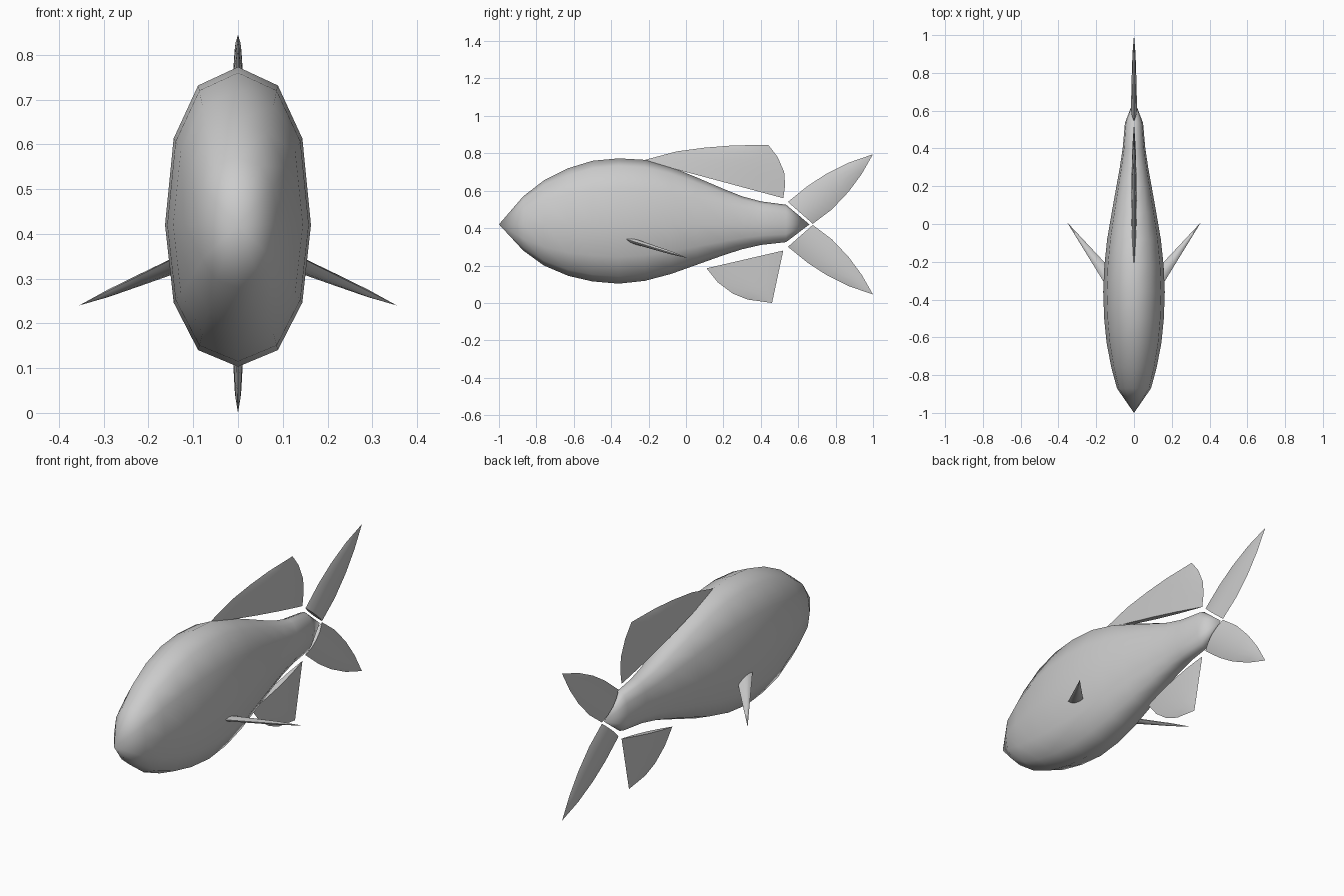
import bpy, bmesh, math
from mathutils import Vector

if "Cube" in bpy.data.objects:
    bpy.data.objects.remove(bpy.data.objects["Cube"])


def finish(name, bm, angle):
    bmesh.ops.recalc_face_normals(bm, faces=bm.faces[:])
    mesh = bpy.data.meshes.new(name)
    bm.to_mesh(mesh)
    bm.free()
    ob = bpy.data.objects.new(name, mesh)
    bpy.context.collection.objects.link(ob)
    bpy.ops.object.select_all(action='DESELECT')
    ob.select_set(True)
    bpy.context.view_layer.objects.active = ob
    bpy.ops.object.shade_smooth_by_angle(angle=math.radians(angle))
    return ob


def bridge(bm, a, b):
    n = len(a)
    for i in range(n):
        bm.faces.new((a[i], a[(i + 1) % n], b[(i + 1) % n], b[i]))


def fan(bm, ring, tip):
    n = len(ring)
    for i in range(n):
        bm.faces.new((ring[i], ring[(i + 1) % n], tip))


# Body: 12-sided rings around a straight centre line, pointed at both ends
MID = 0.42
stations = [  # y, top, bottom, half width
    (-0.87, .57, .28, .09), (-0.76, .655, .20, .12), (-0.63, .72, .145, .145),
    (-0.50, .76, .115, .158), (-0.36, .773, .103, .163), (-0.22, .765, .118, .157),
    (-0.08, .727, .155, .142), (0.06, .67, .205, .118), (0.20, .61, .255, .093),
    (0.30, .57, .287, .075), (0.40, .543, .31, .06), (0.535, .525, .325, .048)]


def power(v):
    return math.copysign(abs(v) ** 0.87, v) if abs(v) > 1e-6 else 0.0


bm = bmesh.new()
rings = []
for y, top, bottom, w in stations:
    ring = []
    for i in range(12):
        a = i * math.tau / 12
        c = power(math.cos(a))
        h = top - MID if c > 0 else MID - bottom
        ring.append(bm.verts.new((w * power(math.sin(a)), y, MID + h * c)))
    rings.append(ring)
for a, b in zip(rings, rings[1:]):
    bridge(bm, a, b)
fan(bm, rings[0], bm.verts.new((0, -1, MID)))
fan(bm, rings[-1], bm.verts.new((0, 0.66, MID)))
finish("body", bm, 80)


# Fins: lens-shaped sections from root to a pointed tip
def fin(name, lead, trail, thick, normal=Vector((1, 0, 0))):
    bm = bmesh.new()
    n, steps, rings = len(lead) - 1, 6, []
    for k in range(n):
        p, q = Vector(lead[k]), Vector(trail[k])
        t = thick * math.sqrt(1 - k / n)
        ring = []
        for j in range(2 * steps):
            a = math.pi * j / steps
            u = (1 - math.cos(a)) / 2
            side = 1 if j <= steps else -1
            ring.append(bm.verts.new(p.lerp(q, u) + normal * side * t * 4 * u * (1 - u)))
        rings.append(ring)
    bm.faces.new(rings[0])
    for a, b in zip(rings, rings[1:]):
        bridge(bm, a, b)
    fan(bm, rings[-1], bm.verts.new(lead[-1]))
    return finish(name, bm, 35)


def flat(points):
    return [(0, y, z) for y, z in points]


# Dorsal and anal fins
fin("dorsal_fin",
    flat([(-.23, .762), (-.05, .81), (.10, .83), (.25, .842), (.44, .845)]),
    flat([(.52, .56), (.53, .63), (.525, .70), (.49, .78), (.44, .845)]), .015)
fin("anal_fin",
    flat([(.11, .185), (.17, .11), (.25, .05), (.33, .018), (.46, 0)]),
    flat([(.52, .28), (.505, .21), (.49, .14), (.475, .07), (.46, 0)]), .014)

# Tail lobes, mirrored about the body centre line
outer = [(.545, .54), (.65, .625), (.75, .69), (.87, .75), (1, .795)]
inner = [(.678, .423), (.78, .50), (.87, .595), (.94, .69), (1, .795)]
fin("upper_tail_fin", flat(outer), flat(inner), .016)
fin("lower_tail_fin", flat([(y, 2 * MID - z) for y, z in outer]),
    flat([(y, 2 * MID - z) for y, z in inner]), .016)

# Pectoral fins, one on each side
for name, s in (("right_pectoral_fin", 1), ("left_pectoral_fin", -1)):
    a = Vector((s * .14, -.34, .347))
    b = Vector((s * .14, -.22, .313))
    tip = Vector((s * .355, .01, .24))
    normal = (b - a).cross(tip - a).normalized()
    fr = (0, .35, .7, 1)
    fin(name, [a.lerp(tip, f) for f in fr], [b.lerp(tip, f) for f in fr], .014, normal)
